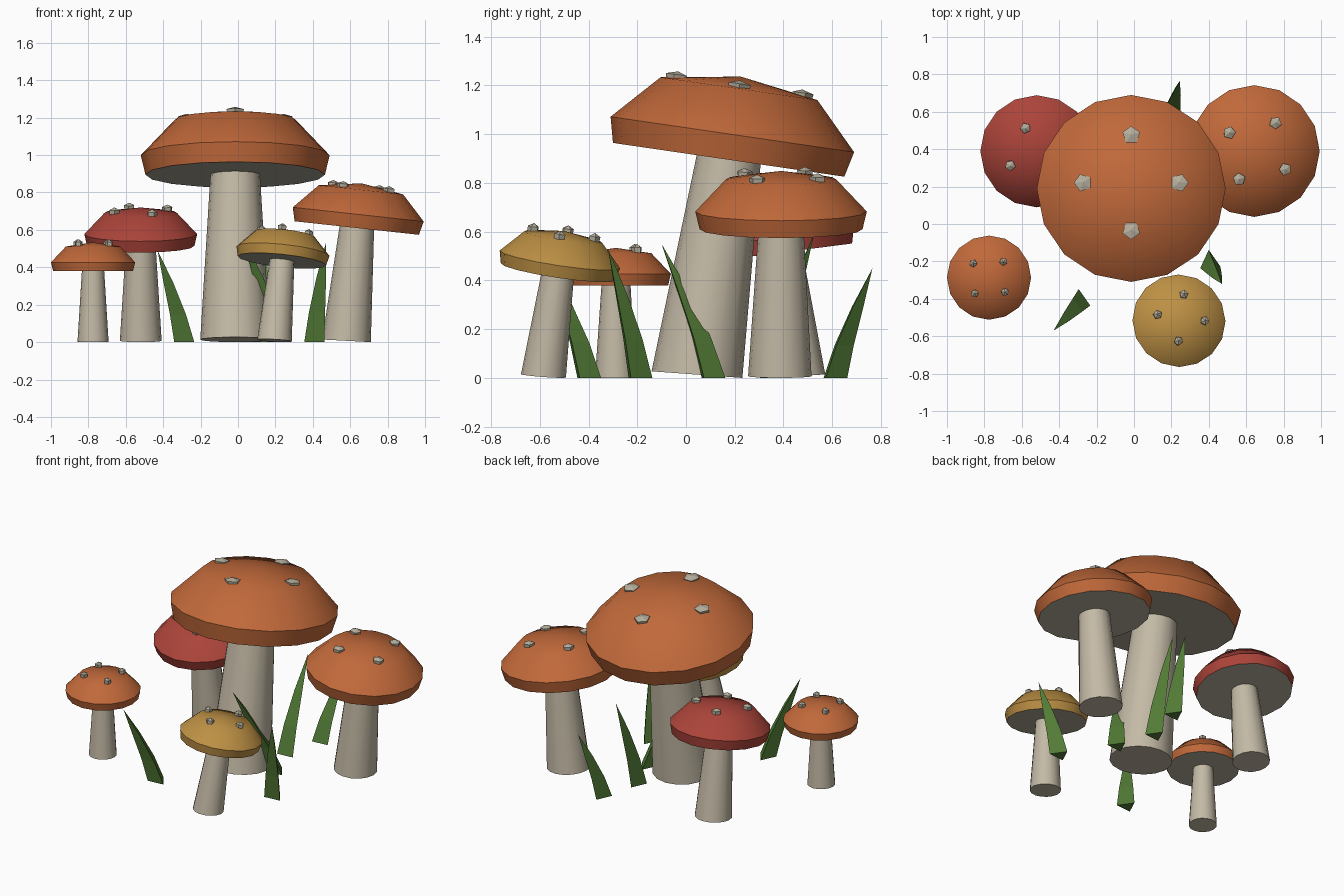
import bpy, bmesh, math
from mathutils import Matrix, Vector

cube = bpy.data.objects.get("Cube")
if cube:
    bpy.data.objects.remove(cube, do_unlink=True)


def material(name, rgb):
    m = bpy.data.materials.new(name)
    m.use_nodes = True
    m.diffuse_color = (*rgb, 1)
    m.node_tree.nodes["Principled BSDF"].inputs["Base Color"].default_value = (*rgb, 1)
    return m


ORANGE = material("orange cap", (0.53, 0.14, 0.042))
RED = material("red cap", (0.41, 0.058, 0.042))
YELLOW = material("yellow cap", (0.51, 0.28, 0.058))
CREAM = material("cream stem", (0.55, 0.49, 0.38))
GREY = material("warm grey", (0.46, 0.42, 0.33))
GREEN = material("grass green", (0.085, 0.2, 0.037))


def loft(bm, rings, sides, spin=0.0):
    """Skin rings of (matrix, radius, height); a zero radius makes a point."""
    loops = []
    for mat, radius, height in rings:
        count = sides if radius > 0 else 1
        loops.append([bm.verts.new(mat @ Vector((
            radius * math.cos(spin + math.tau * i / sides),
            radius * math.sin(spin + math.tau * i / sides), height)))
            for i in range(count)])
    for a, b in zip(loops, loops[1:]):
        for i in range(sides):
            j = (i + 1) % sides
            if len(b) == 1:
                bm.faces.new((a[i], a[j], b[0]))
            else:
                bm.faces.new((a[i], a[j], b[j], b[i]))
    bm.faces.new(loops[0][::-1])
    if len(loops[-1]) > 1:
        bm.faces.new(loops[-1])


def finish(bm, name, mats, smooth=None):
    mesh = bpy.data.meshes.new(name)
    bm.to_mesh(mesh)
    bm.free()
    for m in mats:
        mesh.materials.append(m)
    obj = bpy.data.objects.new(name, mesh)
    bpy.context.collection.objects.link(obj)
    if smooth:
        bpy.ops.object.select_all(action='DESELECT')
        obj.select_set(True)
        bpy.context.view_layer.objects.active = obj
        bpy.ops.object.shade_smooth_by_angle(angle=math.radians(smooth))
    return obj


def leaning(pos, lean_x, lean_y):
    """Frame at pos whose up axis leans by degrees toward +x and +y."""
    up = Vector((math.tan(math.radians(lean_x)), math.tan(math.radians(lean_y)), 1))
    turn = Vector((0, 0, 1)).rotation_difference(up.normalized())
    return Matrix.Translation(pos) @ turn.to_matrix().to_4x4()


# Cap outline in units of the cap radius
CAP = [(0.95, 0), (1, 0.208), (0.644, 0.584), (0, 0.683)]


def mushroom(name, foot, top, size, lean, color, spot_angle, spot_rise):
    cap_frame = leaning(top, *lean)
    tilt = math.radians(math.hypot(*lean) / 2)
    foot_r = 0.37 * size
    foot_frame = leaning((*foot, foot_r * math.sin(tilt)), lean[0] / 2, lean[1] / 2)

    # Tapered stem
    bm = bmesh.new()
    loft(bm, [(foot_frame, foot_r, 0), (cap_frame, 0.26 * size, 0.02)], 16)
    finish(bm, name + "_stem", [CREAM], 40)

    # Cap with a pale underside
    bm = bmesh.new()
    loft(bm, [(cap_frame, r * size, h * size) for r, h in CAP], 16)
    bm.normal_update()
    for f in bm.faces:
        f.material_index = 1 if f.normal.z < -0.8 else 0
    finish(bm, name + "_cap", [color, GREY], 45)

    # Four faceted spots around the crown
    bm = bmesh.new()
    for k in range(4):
        a = math.radians(spot_angle + 90 * k)
        spot = cap_frame @ Matrix.Translation(
            (0.51 * size * math.cos(a), 0.51 * size * math.sin(a), 0.604 * size))
        r = 0.097 * size
        loft(bm, [(spot, r * 0.9, -0.015), (spot, r, spot_rise),
                  (spot, 0, spot_rise + 0.014)], 5, a)
    finish(bm, name + "_spots", [GREY])


mushroom("large_orange", (-0.015, 0.045), (-0.015, 0.175, 0.895), 0.505, (0, 8.3), ORANGE, 0, 0.01)
mushroom("side_orange", (0.58, 0.385), (0.635, 0.39, 0.61), 0.352, (6.2, 0), ORANGE, 57, 0.015)
mushroom("red", (-0.52, 0.46), (-0.52, 0.397, 0.515), 0.302, (0, -7.3), RED, 23, 0.018)
mushroom("yellow", (0.195, -0.585), (0.235, -0.525, 0.435), 0.25, (6, 8.5), YELLOW, 83, 0.018)
mushroom("small_orange", (-0.775, -0.29), (-0.775, -0.287, 0.38), 0.225, (0, 0), ORANGE, 48, 0.02)

# Grass blades: bent, three-sided and tapering to a tip
BLADES = [
    ((-0.29, -0.41), (-0.43, -0.57, 0.49)),
    ((0.405, -0.2), (0.47, -0.32, 0.53)),
    ((0.21, 0.1), (0.03, -0.1, 0.55)),
    ((0.19, 0.6), (0.245, 0.765, 0.45)),
    ((0.12, 0.34), (0.14, 0.525, 0.59)),
]
for n, (base, tip) in enumerate(BLADES, 1):
    start, end = Vector((*base, 0)), Vector(tip)
    bm = bmesh.new()
    rings = []
    for t, radius in ((0, 0.062), (0.3, 0.05), (0.65, 0.03), (1, 0)):
        p = start.lerp(end, t ** 1.2)
        p.z = end.z * t
        rings.append((Matrix.Translation(p), radius, 0))
    loft(bm, rings, 3, math.radians(95))
    finish(bm, "grass_blade_%d" % n, [GREEN])
